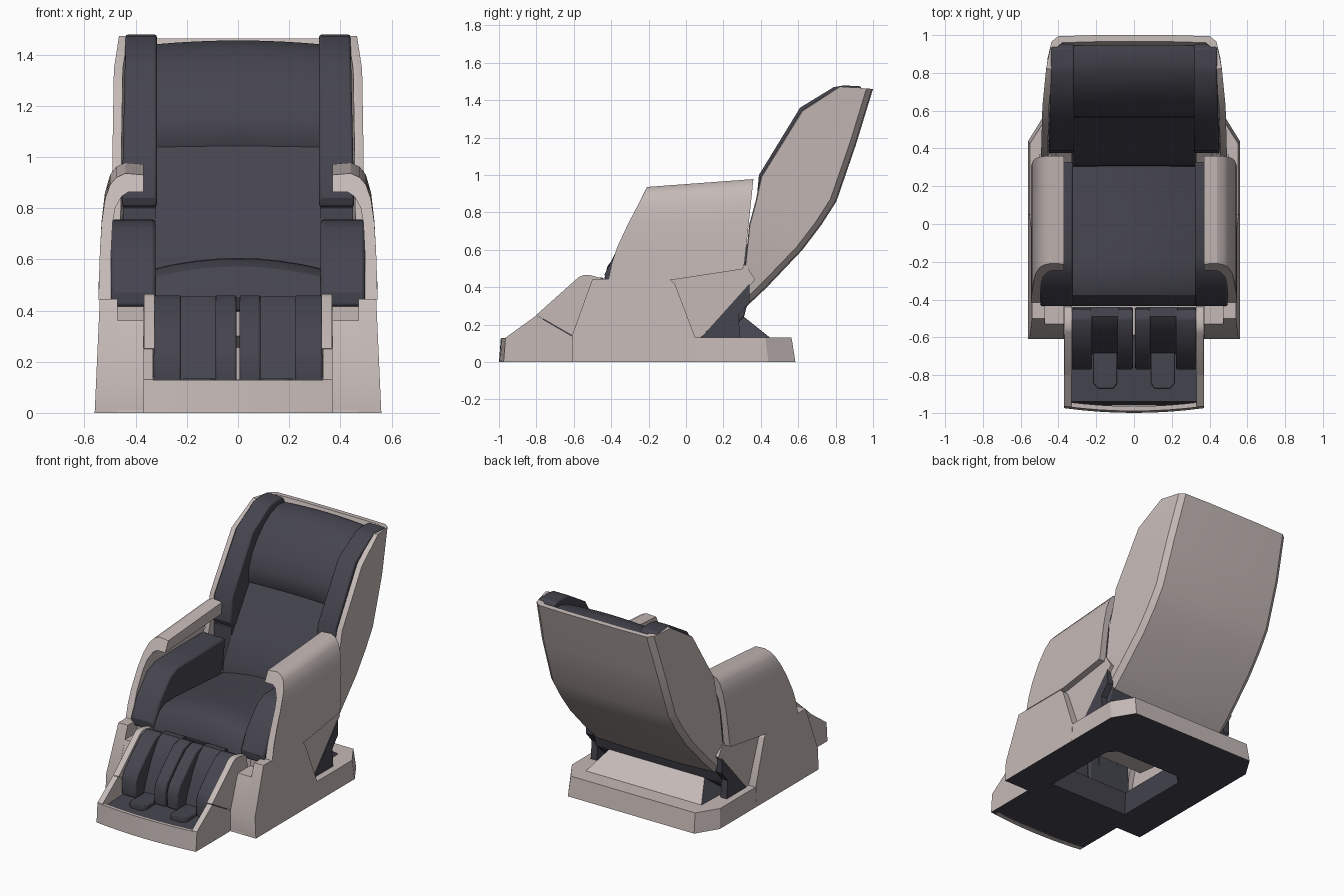
import bpy, bmesh, math

if "Cube" in bpy.data.objects:
    bpy.data.objects.remove(bpy.data.objects["Cube"])


def material(name, rgb):
    m = bpy.data.materials.new(name)
    m.diffuse_color = (*rgb, 1)
    m.use_nodes = True
    m.node_tree.nodes["Principled BSDF"].inputs["Base Color"].default_value = m.diffuse_color
    return m


BEIGE = material("warm_beige", (0.56, 0.49, 0.47))
DARK = material("slate_leather", (0.06, 0.059, 0.078))


def loft(name, rings, mats, bevel=0, closed=False, rule=None, segs=2):
    """Skin a list of matching rings; caps the ends unless closed."""
    bm = bmesh.new()
    vs = [[bm.verts.new(p) for p in r] for r in rings]
    n, m = len(rings[0]), len(rings)
    for i in range(m if closed else m - 1):
        a, b = vs[i], vs[(i + 1) % m]
        for j in range(n):
            k = (j + 1) % n
            bm.faces.new((a[j], a[k], b[k], b[j]))
    if not closed:
        bm.faces.new(vs[0])
        bm.faces.new(vs[-1])
    bmesh.ops.recalc_face_normals(bm, faces=bm.faces)
    if rule:
        for f in bm.faces:
            f.material_index = rule(f)
    me = bpy.data.meshes.new(name)
    bm.to_mesh(me)
    bm.free()
    for mt in mats:
        me.materials.append(mt)
    ob = bpy.data.objects.new(name, me)
    bpy.context.collection.objects.link(ob)
    if bevel:
        mod = ob.modifiers.new("soft_edges", "BEVEL")
        mod.width, mod.segments, mod.limit_method = bevel, segs, "ANGLE"
        mod.angle_limit = math.radians(35)
    return ob


def prism(name, prof, x0, x1, mat, bevel=0, lean=0, pair=True, rule=None, mats=None):
    """Extrude a (y, z) profile from x0 to x1; optionally make the mirrored twin."""
    for s, side in ((1, "right"), (-1, "left")) if pair else ((1, ""),):
        rings = [[(s * x0, y, z) for y, z in prof],
                 [(s * (x1 - lean * z), y, z) for y, z in prof]]
        loft(f"{name}_{side}" if side else name, rings, mats or [mat], bevel, rule=rule)


def crowned(name, prof, w, mat, dy=0, dz=0, bevel=0, n=8):
    """Extrude a (y, z) profile across the seat with a bulge in the middle."""
    rings = []
    for i in range(n + 1):
        t = 2 * i / n - 1
        k = 1 - t * t
        rings.append([(t * w, y + dy * k, z + dz * k) for y, z in prof])
    return loft(name, rings, [mat], bevel)


def down_dark(f):
    return 1 if f.normal.z < -0.9 else 0


def frame_rule(f):
    """Dark underside and dark walls around the opening."""
    c = f.calc_center_median()
    inside = abs(c.x) < .31 and -.5 < c.y < .2 and f.normal.z < .9
    return 1 if inside or f.normal.z < -.9 else 0


# Base frame with an opening underneath
outer = [(-.56, -.61), (.56, -.61), (.56, .44), (.47, .585), (-.47, .585), (-.56, .44)]
inner = [(-.30, -.45), (.30, -.45), (.30, .08), (.25, .14), (-.25, .14), (-.30, .08)]
loft("base_frame", [[(x, y, 0) for x, y in outer],
                    [(x * .985, y * .965, .13) for x, y in outer],
                    [(x * .9, y * .9, .13) for x, y in inner],
                    [(x, y, 0) for x, y in inner]], [BEIGE, DARK], closed=True, rule=frame_rule)

# Raised base sides with a lower inner step
side = [(-.61, 0), (.05, 0), (.05, .13), (-.06, .42), (-.09, .445), (-.50, .445), (-.61, .14)]
prism("base_side", side, .47, .56, BEIGE, lean=.045, rule=down_dark, mats=[BEIGE, DARK])
step = [(-.608, .002), (0, .002), (0, .25), (-.05, .42), (-.40, .42), (-.40, .36), (-.53, .36),
        (-.608, .14)]
prism("base_step", step, .37, .48, BEIGE)

# Pedestal wedge behind the base: beige back, dark flanks
loft("pedestal", [[(-.45, .05, .12), (.45, .05, .12), (.43, .45, .13), (-.43, .45, .13)],
                  [(-.37, .05, .26), (.37, .05, .26), (.35, .30, .25), (-.35, .30, .25)]],
     [BEIGE, DARK], rule=lambda f: 1 if abs(f.normal.x) > .5 else 0)
prism("hinge_cover", [(.08, .13), (.34, .42), (.34, .32), (.28, .25), (.29, .13)],
      .46, .506, DARK)
loft("hinge_band", [[(x, y, z) for y, z in ((.15, .17), (.33, .32), (.31, .24), (.2, .14))]
                    for x in (-.46, .46)], [DARK], .01)

# Seat pan under the cushion and lower flanks joining base and back
prism("seat_pan", [(-.38, .30), (-.38, .40), (.3, .42), (.3, .27), (.1, .25)], -.45, .45,
      BEIGE, pair=False)
prism("lower_flank", [(-.12, .40), (-.10, .449), (-.05, .46), (.32, .52), (.37, .44),
                      (.08, .132), (.03, .12), (-.06, .38)], .44, .501, BEIGE)

# Back shell: channel-shaped sections (back y, back z, front y, front z, half width)
stations = [(1.0, 1.46, .82, 1.473, .465), (.908, 1.16, .62, 1.345, .485),
            (.805, .86, .40, .99, .491), (.725, .735, .372, .86, .492),
            (.623, .60, .338, .735, .494), (.433, .40, .314, .50, .498),
            (.28, .255, -.05, .447, .499), (.09, .14, -.07, .42, .499)]
rings = []
for by, bz, fy, fz, w in stations:
    d = math.hypot(fy - by, fz - bz)

    def at(x, depth):
        t = depth / d
        return (x, by + (fy - by) * t, bz + (fz - bz) * t)
    half = [at(w - .02, d), at(w, d - .005), at(w - .028, .035), at(w - .063, .006), at(.2, 0)]
    inn = [at(.2, .035), at(w - .085, .04), at(w - .05, .07), at(w - .035, d)]
    mir = lambda pts: [(-x, y, z) for x, y, z in reversed(pts)]
    rings.append(half + mir(half) + mir(inn) + inn)
loft("back_shell", rings, [BEIGE])

# Headrest wings, stepping inward toward the top
wing = [(.39, .805), (.375, .84), (.39, 1.0), (.61, 1.36), (.79, 1.47), (.84, 1.478),
        (.93, 1.476), (.955, 1.44), (.84, 1.10), (.74, .88), (.62, .805)]
prism("head_wing", wing, .317, .472, DARK, .009, lean=.022)

# Backrest cushion, head pillow and filler
crowned("back_cushion", [(.30, .50), (.31, .60), (.395, .76), (.49, .91), (.582, 1.05), (.74, 1.05),
                         (.77, .90), (.59, .62), (.45, .48)], .325, DARK)
crowned("head_pillow", [(.66, 1.025), (.577, 1.028), (.562, 1.075), (.570, 1.14), (.602, 1.22),
                        (.66, 1.30), (.73, 1.37), (.80, 1.415), (.88, 1.44), (.945, 1.435),
                        (.93, 1.36), (.80, 1.025)], .325, DARK, dz=.015)
prism("back_side_filler", [(.38, .50), (.39, .80), (.46, .84), (.70, .83), (.58, .62), (.44, .48)],
      .32, .45, DARK)

# Seat cushion rolling over at the front
crowned("seat_cushion", [(.42, .42), (.42, .53), (.30, .53), (0, .55), (-.20, .563), (-.31, .56),
                         (-.375, .53), (-.42, .47), (-.435, .41), (-.42, .36), (-.36, .35)],
        .33, DARK, dz=.042)

# Inner arm pads
prism("arm_pad", [(-.43, .415), (-.435, .47), (-.375, .59), (-.26, .72), (-.18, .752), (.10, .755),
                  (.33, .755), (.29, .415)], .322, .496, DARK, .012)

# Arm shells: curved section swept front to back with slanted ends
section = [(.37, .895), (.37, .972), (.44, .978), (.475, .962), (.50, .93), (.52, .86), (.533, .75),
           (.54, .62), (.543, .53), (.545, .442), (.496, .442), (.496, .53), (.496, .62),
           (.49, .75), (.48, .82), (.455, .875), (.43, .895)]
for s, label in ((1, "right"), (-1, "left")):
    rings = []
    for t in (0, .25, .5, .75, 1):
        ring = []
        for x, z in section:
            y0 = -.21 + (z - .975) * .438 if z > .57 else -.387 + (z - .57) * .22
            y1 = .36 + (z - .975) * .105
            y = y0 + (y1 - y0) * t
            drop = .042 * (1 - t) * min(1, max(0, (z - .7) / .25))
            rise = .155 * max(0, y + .05) if z < .46 else 0
            ring.append((s * x, y, z - drop + rise))
        rings.append(ring)
    loft("arm_shell_" + label, rings, [BEIGE])

# Leg rest: calf and foot side panels
prism("calf_side", [(-.61, .142), (-.80, .252), (-.575, .453), (-.55, .464), (-.51, .464),
                    (-.44, .445), (-.42, .36), (-.48, .14)], .327, .368, BEIGE)
prism("foot_side", [(-.975, 0), (-.61, 0), (-.61, .139), (-.80, .249), (-.965, .13)],
      .332, .37, BEIGE, rule=down_dark, mats=[BEIGE, DARK])

# Foot tray and curved front lip
prism("foot_tray", [(-.96, .001), (-.60, .001), (-.60, .12), (-.94, .105)], -.34, .34, DARK,
      pair=False)
crowned("front_lip", [(-.975, 0), (-.965, .128), (-.94, .128), (-.94, 0)], .37, BEIGE, dy=-.025)

# Calf pads: outer and middle ridges with recessed troughs between
ridge = [(-.44, .14), (-.45, .44), (-.50, .46), (-.57, .44), (-.66, .36), (-.745, .275),
         (-.77, .22), (-.765, .12), (-.70, .112)]
prism("calf_outer_ridge", ridge, .222, .33, DARK, .008)
prism("calf_middle_ridge", ridge, .006, .088, DARK, .008)
trough = [(-.44, .11), (-.44, .45), (-.49, .455), (-.54, .42), (-.60, .33), (-.66, .20),
          (-.69, .11)]
prism("calf_trough", trough, .08, .23, DARK)

# Sole pads with rounded toes
for s, label in ((1, "right"), (-1, "left")):
    plan = [(.09, -.66), (.09, -.845), (.11, -.872), (.19, -.872), (.215, -.845), (.215, -.66)]
    loft("sole_pad_" + label, [[(s * x, y, z) for x, y in plan] for z in (.10, .135)], [DARK], .005)

# Smooth shading with sharp edges kept
bpy.ops.object.select_all(action="SELECT")
bpy.context.view_layer.objects.active = bpy.context.selected_objects[0]
bpy.ops.object.shade_smooth_by_angle(angle=math.radians(28))
